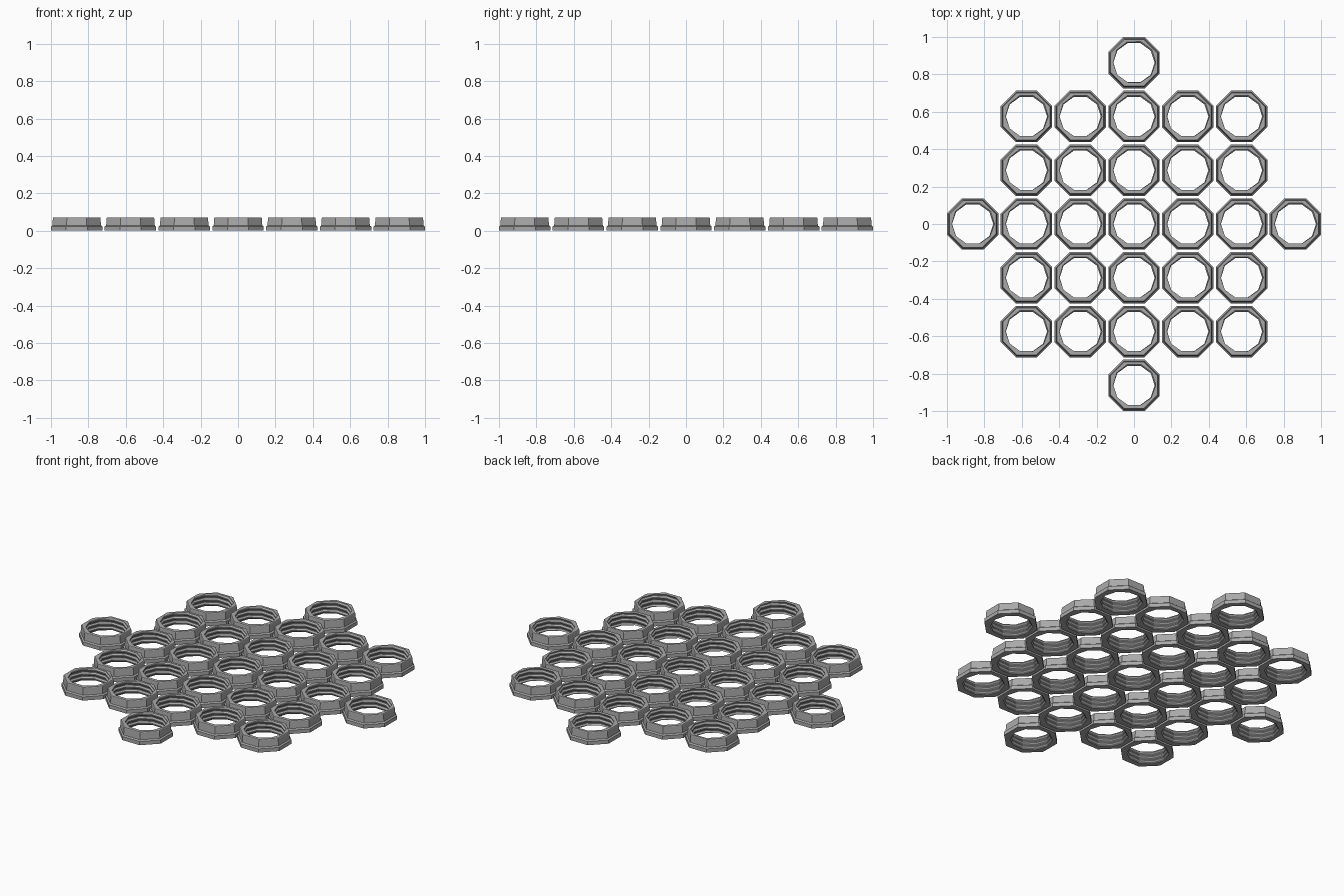
import bpy, bmesh, math

if "Cube" in bpy.data.objects:
    bpy.data.objects.remove(bpy.data.objects["Cube"])

PITCH = 0.2875            # spacing of the rings
H = 0.072                 # ring height
LEAD = 0.026              # thread rise per turn
N = 10                    # sides of the threaded hole
MINOR, MAJOR = 0.110, 0.118
# one thread: (height fraction, radius)
THREAD = [(0.0, MINOR), (0.2, MINOR), (0.5, MAJOR), (0.7, MAJOR)]
# outer octagon: (height, half width across flats)
OUTER = [(0.0, 0.1375), (0.022, 0.1375), (0.028, 0.130), (H - 0.003, 0.127), (H, 0.125)]

grey = bpy.data.materials.new("mid grey")
grey.diffuse_color = (0.40, 0.40, 0.40, 1)
grey.use_nodes = True
grey.node_tree.nodes["Principled BSDF"].inputs["Base Color"].default_value = grey.diffuse_color


def thread_radius(f):
    """Radius of the thread profile at fraction f of one turn."""
    f %= 1.0
    pts = THREAD + [(1.0, MINOR)]
    for (a, ra), (b, rb) in zip(pts, pts[1:]):
        if f <= b:
            return ra + (rb - ra) * (f - a) / (b - a)
    return MINOR


def ring_mesh():
    bm = bmesh.new()
    # stepped octagonal outside
    loops = []
    for z, half in OUTER:
        r = half / math.cos(math.pi / 8)
        loops.append([bm.verts.new((r * math.cos((i + 0.5) * math.pi / 4),
                                    r * math.sin((i + 0.5) * math.pi / 4), z)) for i in range(8)])
    for lo, hi in zip(loops, loops[1:]):
        for i in range(8):
            j = (i + 1) % 8
            bm.faces.new((lo[i], lo[j], hi[j], hi[i]))
    # helical thread inside, clamped to the ring height
    rows = range(-8, 4 * (int(H / LEAD) + 2) + 1)
    cols = []
    for c in range(N + 1):
        a = 2 * math.pi * c / N
        col = []
        for k in rows:
            z = (k // 4 + THREAD[k % 4][0] + c / N) * LEAD
            z = min(max(z, 0.0), H)
            r = thread_radius(z / LEAD - c / N)
            col.append(bm.verts.new((r * math.cos(a), r * math.sin(a), z)))
        cols.append(col)
    for left, right in zip(cols, cols[1:]):
        for k in range(len(left) - 1):
            bm.faces.new((left[k], left[k + 1], right[k + 1], right[k]))
    bmesh.ops.remove_doubles(bm, verts=bm.verts[:], dist=0.00005)
    bmesh.ops.dissolve_degenerate(bm, dist=0.00001, edges=bm.edges[:])
    # flat rims at bottom and top
    for z in (0.0, H):
        rim = [e for e in bm.edges if e.is_boundary
               and all(abs(v.co.z - z) < 1e-5 for v in e.verts)]
        bmesh.ops.bridge_loops(bm, edges=rim)
    bmesh.ops.recalc_face_normals(bm, faces=bm.faces[:])
    mesh = bpy.data.meshes.new("threaded_ring")
    bm.to_mesh(mesh)
    bm.free()
    mesh.materials.append(grey)
    return mesh


# 5 x 5 field of rings plus one at the middle of each side
mesh = ring_mesh()
spots = [(x, y) for x in range(-2, 3) for y in range(-2, 3)]
spots += [(3, 0), (-3, 0), (0, 3), (0, -3)]
for x, y in spots:
    ring = bpy.data.objects.new("threaded_ring", mesh)
    ring.location = (x * PITCH, y * PITCH, 0)
    bpy.context.collection.objects.link(ring)
